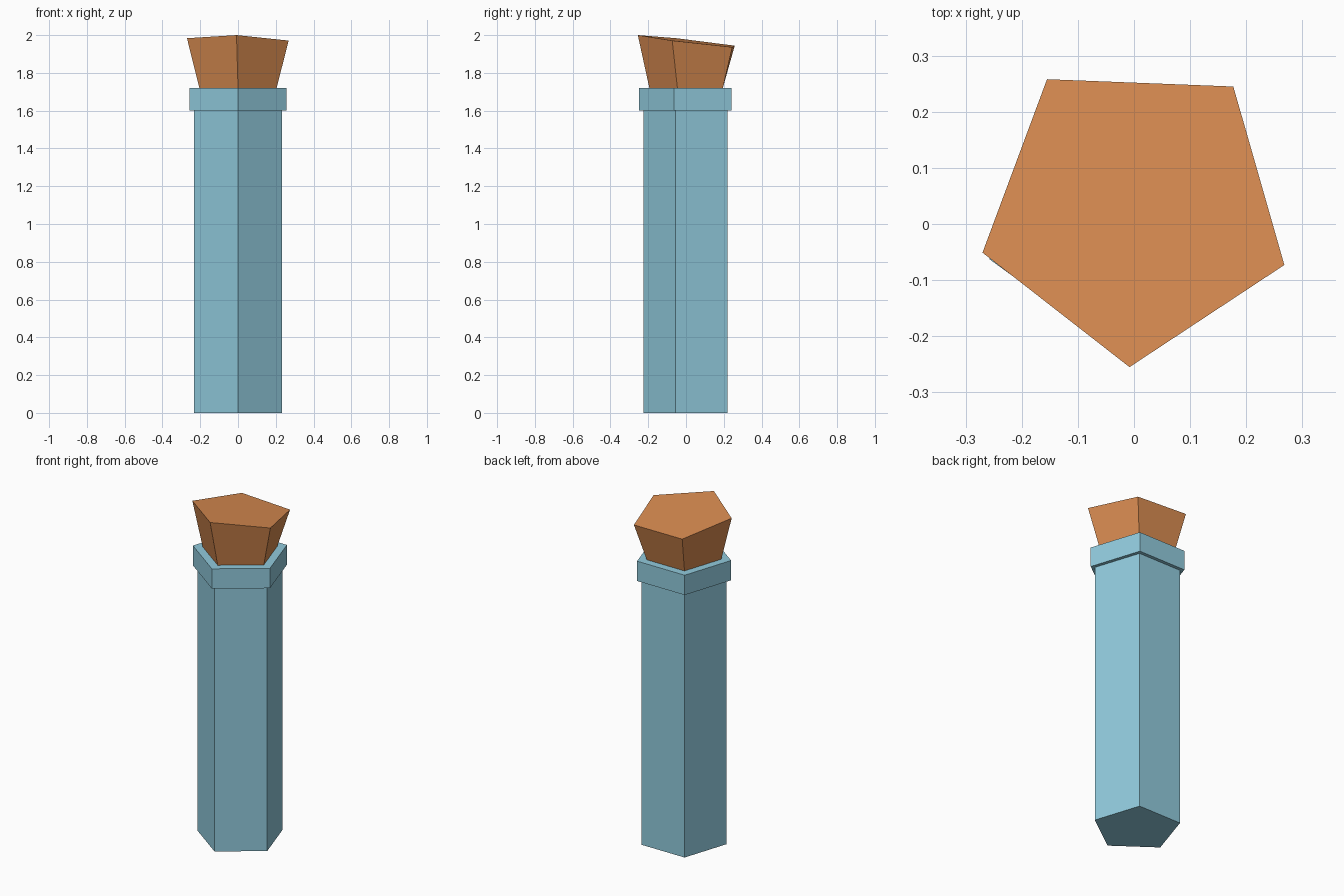
import bpy, math

if "Cube" in bpy.data.objects:
    bpy.data.objects.remove(bpy.data.objects["Cube"])

CY = 0.021  # shared axis of the pentagons


def material(name, rgb):
    m = bpy.data.materials.new(name)
    m.diffuse_color = (*[(c / 255 / 12.92) if c < 11 else ((c / 255 + 0.055) / 1.055) ** 2.4 for c in rgb], 1)
    m.use_nodes = True
    m.node_tree.nodes["Principled BSDF"].inputs["Base Color"].default_value = m.diffuse_color
    return m


def pentagon(r, z):
    # one corner points to the front (-y)
    angles = [-math.pi / 2 + i * math.tau / 5 for i in range(5)]
    return [(r * math.cos(a), CY + r * math.sin(a), z) for a in angles]


def prism(name, bottom, top, mat):
    faces = [(4, 3, 2, 1, 0), (5, 6, 7, 8, 9)]
    faces += [(i, (i + 1) % 5, (i + 1) % 5 + 5, i + 5) for i in range(5)]
    me = bpy.data.meshes.new(name)
    me.from_pydata(bottom + top, [], faces)
    me.materials.append(mat)
    ob = bpy.data.objects.new(name, me)
    bpy.context.collection.objects.link(ob)


teal = material("pale teal", (145, 203, 221))
orange = material("cork orange", (217, 140, 81))

# long five-sided body and its wider lip
prism("vial_body", pentagon(0.246, 0), pentagon(0.246, 1.6), teal)
prism("vial_collar", pentagon(0.271, 1.6), pentagon(0.271, 1.72), teal)

# flared stopper with a slanted, slightly twisted top
rim = [(-0.008, -0.255), (0.268, -0.073), (0.177, 0.245), (-0.155, 0.258), (-0.27, -0.051)]
top = [(x, y, 2 - 0.117 * (y + 0.255) - 0.028 * (x + 0.008)) for x, y in rim]
prism("stopper", pentagon(0.215, 1.72), top, orange)
